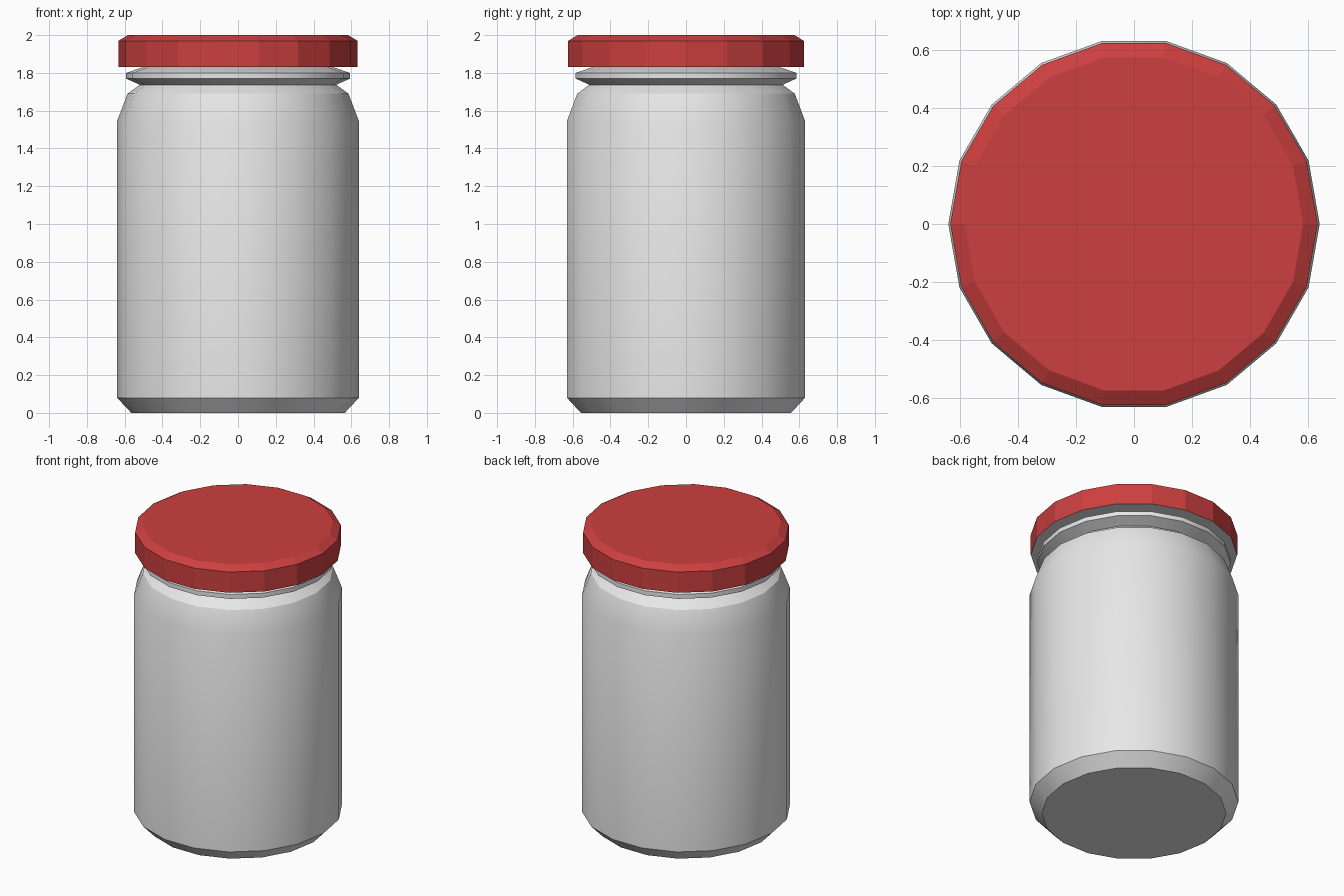
import bpy, bmesh, math

if "Cube" in bpy.data.objects:
    bpy.data.objects.remove(bpy.data.objects["Cube"])

SIDES = 18


def material(name, rgb):
    m = bpy.data.materials.new(name)
    m.diffuse_color = (*rgb, 1)
    m.use_nodes = True
    m.node_tree.nodes["Principled BSDF"].inputs["Base Color"].default_value = m.diffuse_color
    return m


grey = material("pale grey", (0.8, 0.8, 0.8))
red = material("lid red", (0.61, 0.05, 0.05))


def lathe(name, profile, mats):
    """Closed solid from (radius, z) rings, listed bottom to top."""
    bm = bmesh.new()
    rings = [[bm.verts.new((r * math.cos(2 * math.pi * i / SIDES),
                            r * math.sin(2 * math.pi * i / SIDES), z))
              for i in range(SIDES)] for r, z in profile]
    for a, b in zip(rings, rings[1:]):
        for i in range(SIDES):
            j = (i + 1) % SIDES
            bm.faces.new((a[i], a[j], b[j], b[i]))
    bm.faces.new(rings[0][::-1])
    bm.faces.new(rings[-1])
    bm.normal_update()
    me = bpy.data.meshes.new(name)
    bm.to_mesh(me)
    bm.free()
    for m in mats:
        me.materials.append(m)
    ob = bpy.data.objects.new(name, me)
    bpy.context.collection.objects.link(ob)
    return ob


# Jar body with chamfered foot, sloping shoulder and neck ring
jar = lathe("jar_body", [(0.565, 0), (0.64, 0.08), (0.64, 1.545), (0.585, 1.69),
                         (0.52, 1.737), (0.593, 1.77), (0.593, 1.80),
                         (0.49, 1.835)], [grey])
bpy.context.view_layer.objects.active = jar
jar.select_set(True)
bpy.ops.object.shade_smooth_by_angle(angle=math.radians(30))

# Faceted red lid with a grey underside
lid = lathe("lid", [(0.633, 1.83), (0.633, 1.97), (0.583, 2.0)], [red, grey])
for p in lid.data.polygons:
    p.material_index = 1 if p.normal.z < -0.9 else 0
